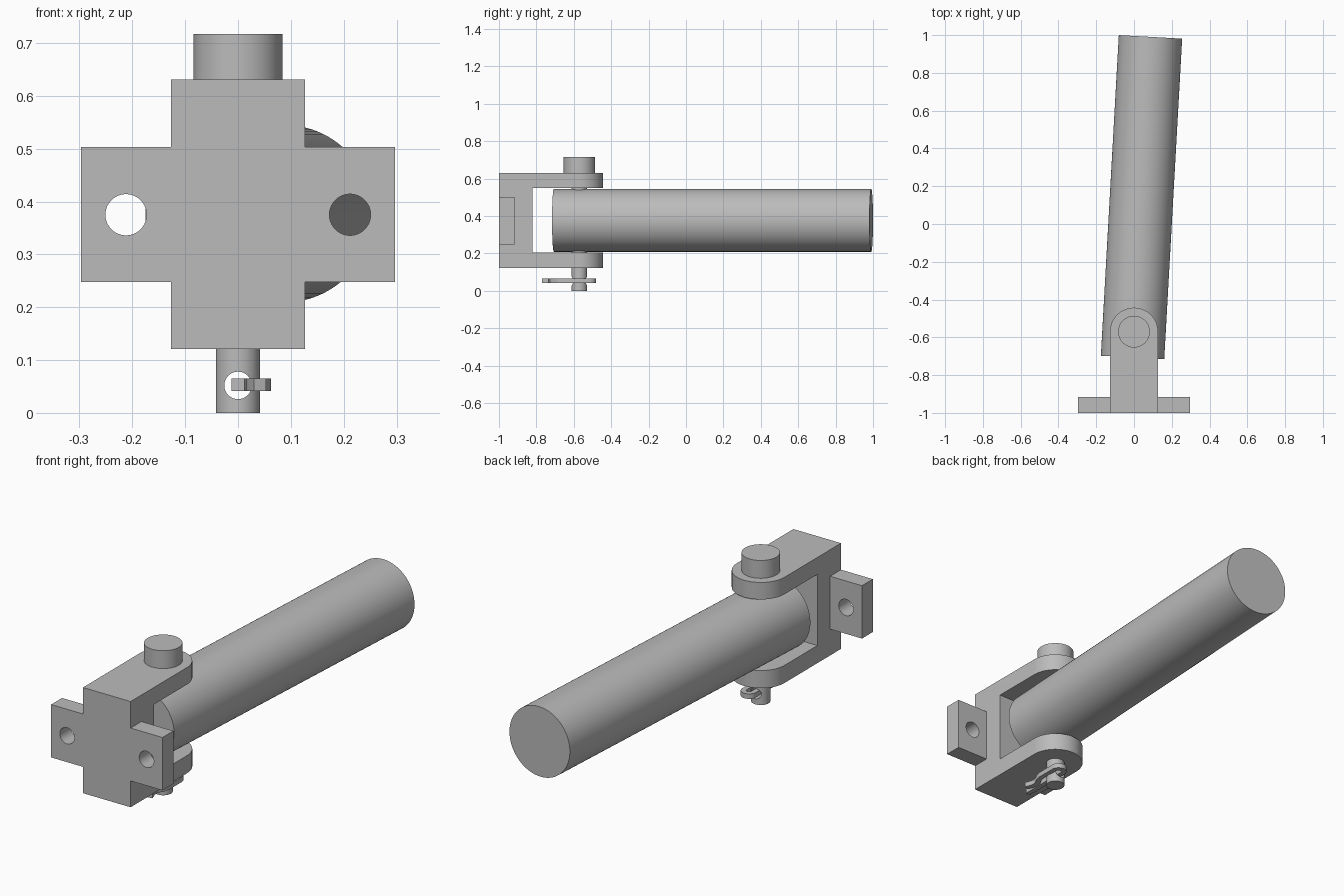
import bpy
import bmesh
from math import sin, cos, pi, radians
from mathutils import Matrix, Vector

cube = bpy.data.objects.get("Cube")
if cube:
    bpy.data.objects.remove(cube, do_unlink=True)

steel = bpy.data.materials.new("plain grey steel")
steel.use_nodes = True
grey = (0.5, 0.5, 0.5, 1)
steel.diffuse_color = grey
steel.node_tree.nodes["Principled BSDF"].inputs["Base Color"].default_value = grey

PIN_Y = -0.57      # hinge axis
MID_Z = 0.377      # rod centre height


def add_object(name, bm):
    bmesh.ops.recalc_face_normals(bm, faces=bm.faces)
    mesh = bpy.data.meshes.new(name)
    bm.to_mesh(mesh)
    bm.free()
    mesh.materials.append(steel)
    obj = bpy.data.objects.new(name, mesh)
    bpy.context.collection.objects.link(obj)
    return obj


def prism(name, outline, z0, z1):
    bm = bmesh.new()
    face = bm.faces.new([bm.verts.new((x, y, z0)) for x, y in outline])
    top = bmesh.ops.extrude_face_region(bm, geom=[face])["geom"]
    verts = [v for v in top if isinstance(v, bmesh.types.BMVert)]
    bmesh.ops.translate(bm, verts=verts, vec=(0, 0, z1 - z0))
    return add_object(name, bm)


def box(name, low, high):
    return prism(name, [(low[0], low[1]), (high[0], low[1]),
                        (high[0], high[1]), (low[0], high[1])], low[2], high[2])


def cylinder(name, start, end, radius, sides=64):
    start, end = Vector(start), Vector(end)
    axis = end - start
    turn = axis.to_track_quat("Z", "Y").to_matrix().to_4x4()
    bm = bmesh.new()
    bmesh.ops.create_cone(bm, cap_ends=True, segments=sides, radius1=radius,
                          radius2=radius, depth=axis.length,
                          matrix=Matrix.Translation((start + end) / 2) @ turn)
    return add_object(name, bm)


def activate(obj):
    bpy.ops.object.select_all(action="DESELECT")
    obj.select_set(True)
    bpy.context.view_layer.objects.active = obj


def apply(obj, mod):
    activate(obj)
    bpy.ops.object.modifier_apply(modifier=mod.name)


def combine(obj, other, operation="DIFFERENCE"):
    mod = obj.modifiers.new("combine", "BOOLEAN")
    mod.operation, mod.solver, mod.object = operation, "EXACT", other
    apply(obj, mod)
    bpy.data.objects.remove(other, do_unlink=True)


# Clevis fork: round-ended block with a slot between the two arms
half = 0.127
arc = [(half * cos(pi * i / 32), PIN_Y + half * sin(pi * i / 32)) for i in range(33)]
fork = prism("clevis_fork", [(-half, -1), (half, -1)] + arc, 0.121, 0.631)
combine(fork, box("slot_cutter", (-0.3, -0.82, 0.206), (0.3, 0, 0.549)))

# Mounting wings with bolt holes
wings = box("mounting_wings", (half, -1, 0.248), (0.297, -0.917, 0.503))
combine(wings, cylinder("bolt_cutter", (0.212, -1.1, 0.375), (0.212, -0.8, 0.375), 0.039))
apply(wings, wings.modifiers.new("mirror", "MIRROR"))

# Rod, swung slightly sideways about the hinge axis
swing = radians(3.2)
heading = Vector((sin(swing), cos(swing), 0))
hinge = Vector((0, PIN_Y, MID_Z))
rod = cylinder("rod", hinge - 0.137 * heading, hinge + 1.563 * heading, 0.168, 96)

# Hinge pin: head, shank and cross hole
pin = cylinder("hinge_pin", (0, PIN_Y, 0), (0, PIN_Y, 0.65), 0.042)
combine(pin, cylinder("pin_head", (0, PIN_Y, 0.631), (0, PIN_Y, 0.717), 0.084), "UNION")
combine(pin, cylinder("cross_hole_cutter", (0, PIN_Y - 0.1, 0.052),
                      (0, PIN_Y + 0.1, 0.052), 0.026, 48))

# Retaining clip: straight leg through the pin, bent leg gripping its side
bend = [(0.025 - 0.025 * cos(pi * i / 12), -0.517 + 0.025 * sin(pi * i / 12))
        for i in range(13)]
path = [(0, -0.77)] + bend + [(0.05, -0.61), (0.045, -0.635), (0.031, -0.66),
                              (0.027, -0.68), (0.031, -0.7), (0.042, -0.73)]
bm = bmesh.new()
rows = [[bm.verts.new((x, y, z)) for z in (0.041, 0.065)] for x, y in path]
for a, b in zip(rows, rows[1:]):
    bm.faces.new((a[0], b[0], b[1], a[1]))
clip = add_object("retaining_clip", bm)
solid = clip.modifiers.new("thickness", "SOLIDIFY")
solid.thickness, solid.offset, solid.use_even_offset = 0.024, 0, True
apply(clip, solid)

for obj in (fork, wings, rod, pin, clip):
    activate(obj)
    bpy.ops.object.shade_smooth_by_angle(angle=radians(30))
